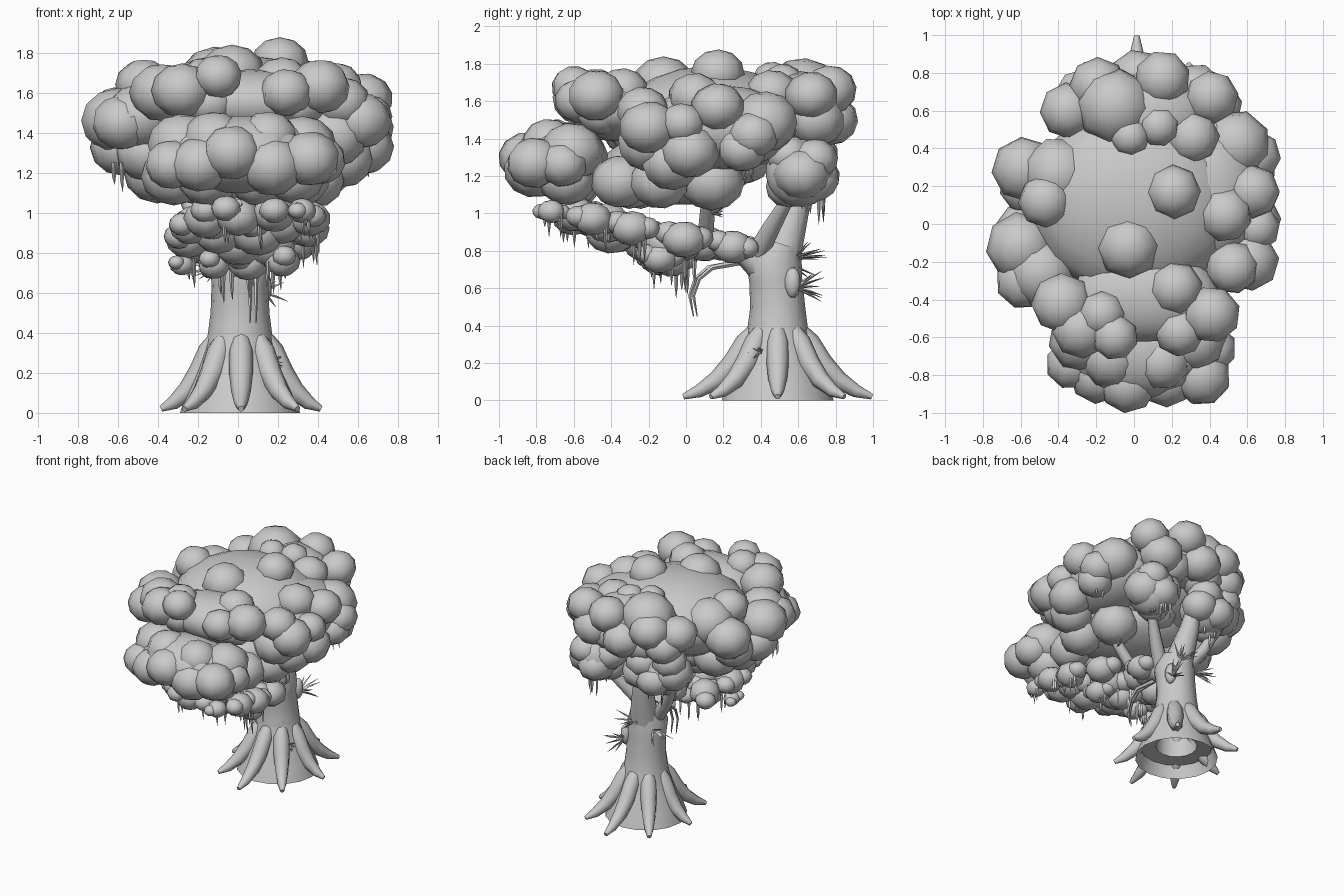
import bpy, bmesh, math, random
from mathutils import Vector, Matrix

random.seed(7)
grey = bpy.data.materials.new("plain grey")
grey.diffuse_color = (0.59, 0.59, 0.59, 1)


def finish(bm, name, angle=50):
    me = bpy.data.meshes.new(name)
    bm.to_mesh(me)
    bm.free()
    ob = bpy.data.objects.new(name, me)
    bpy.context.collection.objects.link(ob)
    me.materials.append(grey)
    bpy.ops.object.select_all(action='DESELECT')
    ob.select_set(True)
    bpy.context.view_layer.objects.active = ob
    bpy.ops.object.shade_smooth_by_angle(angle=math.radians(angle))
    return ob


def tube(bm, points, radii, sides=8, caps=True):
    """Tapering tube through points."""
    pts = [Vector(p) for p in points]
    rings = []
    for i, p in enumerate(pts):
        d = pts[min(i + 1, len(pts) - 1)] - pts[max(i - 1, 0)]
        d.normalize()
        ref = Vector((1, 0, 0)) if abs(d.x) < 0.9 else Vector((0, 1, 0))
        u = (ref - d * ref.dot(d)).normalized()
        v = d.cross(u)
        rings.append([bm.verts.new(p + radii[i] * (u * math.cos(a) + v * math.sin(a)))
                      for a in (2 * math.pi * k / sides for k in range(sides))])
    for a, b in zip(rings, rings[1:]):
        for k in range(sides):
            n = (k + 1) % sides
            bm.faces.new((a[k], a[n], b[n], b[k]))
    if caps:
        bm.faces.new(rings[0][::-1])
        bm.faces.new(rings[-1])


def blob(bm, x, y, z, rx, ry=None, rz=None, seg=8, rings=6):
    """Low-poly leaf ball, slightly tilted."""
    m = (Matrix.Translation((x, y, z)) @ Matrix.Diagonal((rx, ry or rx, rz or rx * 0.88, 1))
         @ Matrix.Rotation(random.uniform(0, 0.8), 4, 'Z')
         @ Matrix.Rotation(random.uniform(-0.35, 0.35), 4, 'X'))
    bmesh.ops.create_uvsphere(bm, u_segments=seg, v_segments=rings, radius=1.03, matrix=m)


def clump(name, cores, balls):
    bm = bmesh.new()
    for c in cores:
        blob(bm, *c, seg=14, rings=10)
    for b in balls:
        blob(bm, *b)
    return finish(bm, name, 80)


# Trunk, flared at the foot, hollow underneath
bm = bmesh.new()
tube(bm, [(0.01, 0.49, 0), (0.01, 0.49, 0.1), (0.01, 0.49, 0.22), (0.01, 0.49, 0.36),
          (0.01, 0.49, 0.5), (0.01, 0.48, 0.64), (0.01, 0.47, 0.74), (0.01, 0.5, 0.84)],
     [0.30, 0.265, 0.215, 0.165, 0.147, 0.142, 0.15, 0.11], 16, False)
finish(bm, "trunk")

# Inner rim inside the hollow foot
bm = bmesh.new()
tube(bm, [(0.01, 0.49, 0.09), (0.01, 0.49, 0.1), (0.01, 0.49, 0.3)], [0.26, 0.15, 0.14], 16, False)
finish(bm, "inner_rim")

# Bark collar above the roots
bm = bmesh.new()
tube(bm, [(0.01, 0.49, 0.35), (0.01, 0.49, 0.43)], [0.166, 0.156], 16)
finish(bm, "bark_collar")

# Eight spreading roots
bm = bmesh.new()
for k in range(8):
    a = k * math.pi / 4
    s, c = math.sin(a), -math.cos(a)
    path = [(0.015 + s * (0.12 + t * 0.28), 0.49 + c * (0.12 + t * 0.385), z)
            for t, z in ((0, 0.37), (0.12, 0.31), (0.3, 0.2), (0.53, 0.11), (0.78, 0.05), (1, 0.02))]
    tube(bm, path, [0.045, 0.06, 0.06, 0.05, 0.035, 0.015], 8)
finish(bm, "roots")

# Limbs reaching into the crown
limbs = [
    ([(0.01, 0.48, 0.66), (0, 0.53, 0.85), (-0.03, 0.59, 1.05), (-0.06, 0.62, 1.3)], [0.13, 0.1, 0.075, 0.04]),
    ([(0.02, 0.46, 0.7), (0.03, 0.32, 0.8), (0.03, 0.12, 0.85), (0.02, -0.3, 0.92), (0, -0.7, 1.05)],
     [0.12, 0.085, 0.06, 0.04, 0.02]),
    ([(0.03, 0.1, 0.82), (0.24, 0.115, 1.02), (0.47, 0.135, 1.3)], [0.045, 0.04, 0.022]),
    ([(0.06, 0.38, 0.78), (0.18, 0.46, 0.93), (0.32, 0.57, 1.12)], [0.06, 0.048, 0.03]),
    ([(-0.05, 0.45, 0.76), (-0.2, 0.53, 0.95), (-0.32, 0.6, 1.2)], [0.055, 0.045, 0.03]),
]
bm = bmesh.new()
for path, radii in limbs:
    tube(bm, path, radii, 9)
finish(bm, "limbs")

# Drooping twigs
bm = bmesh.new()
for x, y in ((0.06, 0.02), (0.09, 0.04)):
    tube(bm, [(0.03, 0.3, 0.74), (x, y + 0.1, 0.71), (x, y + 0.03, 0.65), (x, y, 0.56), (x, y + 0.02, 0.45)],
         [0.016, 0.014, 0.011, 0.009, 0.003], 5)
finish(bm, "drooping_twigs")

# Knot on the trunk
bm = bmesh.new()
blob(bm, 0.13, 0.57, 0.63, 0.04, 0.045, 0.08)
finish(bm, "trunk_knot", 80)

# Main crown with a bulging flank on the right
clump("crown", [(0, 0.12, 1.49, 0.54, 0.50, 0.29), (0.4, 0.18, 1.46, 0.27, 0.40, 0.22)], [
    (-0.03, -0.12, 1.69, 0.165), (0.21, 0.17, 1.75, 0.14), (-0.47, 0.12, 1.64, 0.14),
    (-0.40, 0.27, 1.56, 0.19), (-0.58, 0.29, 1.48, 0.17), (0.48, 0.05, 1.62, 0.145),
    (0.54, 0.42, 1.49, 0.18), (0.63, 0.17, 1.57, 0.14), (0.64, 0.36, 1.42, 0.135),
    (0.61, -0.2, 1.46, 0.155), (0.52, -0.23, 1.55, 0.14), (-0.60, -0.12, 1.46, 0.18),
    (-0.49, -0.26, 1.48, 0.18), (-0.58, -0.3, 1.45, 0.15), (0.62, 0.02, 1.33, 0.155),
    (-0.58, -0.05, 1.33, 0.16), (-0.56, 0.2, 1.36, 0.15), (0.48, -0.2, 1.38, 0.17), (-0.45, -0.2, 1.3, 0.16),
    (0.65, -0.02, 1.48, 0.12), (0.62, 0.3, 1.34, 0.13)])

# Underside of the crown
clump("lower_crown", [(0, -0.05, 1.24, 0.44, 0.40, 0.19)], [
    (0.3, -0.35, 1.17, 0.155), (0.38, -0.14, 1.17, 0.16), (0.3, 0.14, 1.17, 0.17),
    (-0.32, -0.34, 1.18, 0.16), (-0.4, -0.1, 1.2, 0.17), (-0.38, 0.16, 1.24, 0.17), (-0.12, -0.25, 1.16, 0.15),
    (0.08, -0.3, 1.16, 0.15), (0.05, 0.3, 1.30, 0.16), (0.52, -0.08, 1.27, 0.16), (-0.18, 0.1, 1.16, 0.14)])

# Rear crown
clump("rear_crown", [(0.05, 0.58, 1.57, 0.34, 0.22, 0.19)], [
    (-0.1, 0.62, 1.65, 0.2), (0.15, 0.77, 1.66, 0.145), (-0.19, 0.73, 1.6, 0.15),
    (0.41, 0.67, 1.63, 0.14), (0.31, 0.46, 1.64, 0.14), (-0.02, 0.46, 1.72, 0.1), (0.13, 0.52, 1.7, 0.11),
    (-0.35, 0.6, 1.57, 0.145), (0.32, 0.69, 1.5, 0.16), (-0.28, 0.68, 1.48, 0.14),
    (0.02, 0.77, 1.5, 0.15), (0.2, 0.66, 1.46, 0.14), (-0.08, 0.66, 1.45, 0.15)])

# Rear side clumps hanging lower
clump("rear_right_clump", [(0.34, 0.61, 1.22, 0.16, 0.18, 0.18)], [
    (0.42, 0.62, 1.21, 0.15), (0.32, 0.69, 1.18, 0.13), (0.28, 0.55, 1.14, 0.12),
    (0.37, 0.55, 1.31, 0.12), (0.40, 0.69, 1.29, 0.12), (0.24, 0.62, 1.27, 0.13)])
clump("rear_left_clump", [(-0.17, 0.6, 1.24, 0.19, 0.17, 0.17)], [
    (-0.3, 0.6, 1.25, 0.15), (-0.2, 0.69, 1.2, 0.13), (-0.06, 0.67, 1.22, 0.13),
    (-0.22, 0.55, 1.15, 0.12), (-0.1, 0.68, 1.32, 0.13), (-0.3, 0.64, 1.35, 0.13)])

# Upper front crown
clump("front_upper_crown", [(0.06, -0.38, 1.55, 0.38, 0.24, 0.16)], [
    (-0.17, -0.48, 1.66, 0.125), (-0.28, -0.56, 1.61, 0.15), (-0.38, -0.42, 1.6, 0.16),
    (-0.10, -0.6, 1.68, 0.12), (0.22, -0.34, 1.65, 0.14), (0.41, -0.48, 1.63, 0.15),
    (0.24, -0.57, 1.6, 0.13), (-0.14, -0.52, 1.55, 0.13), (0.3, -0.45, 1.54, 0.13)])

# Lower front crown
clump("front_lower_crown", [(0.03, -0.67, 1.29, 0.36, 0.25, 0.19)], [
    (-0.03, -0.85, 1.3, 0.15), (0.17, -0.81, 1.23, 0.16), (-0.33, -0.74, 1.24, 0.135),
    (0.36, -0.81, 1.27, 0.15), (0.41, -0.66, 1.26, 0.13), (-0.19, -0.8, 1.24, 0.15), (-0.28, -0.61, 1.34, 0.17),
    (0.32, -0.61, 1.33, 0.17), (0.15, -0.73, 1.37, 0.15), (-0.12, -0.71, 1.36, 0.16),
    (0.1, -0.62, 1.17, 0.15), (-0.15, -0.6, 1.17, 0.15), (0.28, -0.64, 1.18, 0.15)])

# Flattened small leaf clumps along the forward limb
bm = bmesh.new()
for x, y, z, r in ((0.32, -0.72, 1.01, 0.07), (0.36, -0.5, 0.97, 0.1), (0.35, -0.29, 0.92, 0.105),
                   (0.30, -0.01, 0.86, 0.11), (0.14, 0.25, 0.82, 0.1), (0.22, -0.14, 0.76, 0.09),
                   (0.05, -0.08, 0.75, 0.1), (-0.12, -0.15, 0.74, 0.08), (-0.28, -0.18, 0.74, 0.06),
                   (-0.25, -0.2, 0.87, 0.11), (-0.1, -0.35, 0.9, 0.12), (0.1, -0.4, 0.9, 0.13),
                   (0.0, -0.2, 0.85, 0.13), (0.16, -0.1, 0.84, 0.13), (-0.18, 0.02, 0.84, 0.11),
                   (-0.16, -0.5, 0.97, 0.11), (0.18, -0.6, 1.0, 0.11), (0.0, -0.6, 0.98, 0.11),
                   (0.22, -0.42, 0.95, 0.12), (-0.24, -0.38, 0.93, 0.1), (0.05, 0.1, 0.84, 0.11)):
    blob(bm, x, y, z, r, r * 1.05, r * 0.86)
    for t in (-0.75, 0.75):
        blob(bm, x + random.uniform(-0.6, 0.15) * r, y + t * r, z + random.uniform(-0.15, 0.25) * r - t * r * 0.2,
             r * 0.68, r * 0.68, r * 0.56)
finish(bm, "small_leaf_clumps", 80)

# Hanging moss strands: (x, y, top, count, spread)
bm = bmesh.new()
for x, y, top, n, s in ((0.34, 0.68, 1.08, 8, 0.08), (-0.2, 0.64, 1.08, 3, 0.08), (0.62, 0.36, 1.26, 2, 0.03),
                        (-0.58, -0.25, 1.2, 2, 0.04), (0.35, -0.7, 0.98, 3, 0.06),
                        (0.34, -0.5, 0.9, 4, 0.09), (0.32, -0.28, 0.85, 4, 0.09), (0.2, -0.1, 0.72, 4, 0.09),
                        (-0.25, -0.16, 0.72, 3, 0.05), (-0.06, -0.05, 0.66, 3, 0.06), (0.05, -0.55, 0.92, 4, 0.12),
                        (-0.3, -0.45, 1.48, 4, 0.1), (0.1, 0.0, 0.7, 3, 0.05)):
    for _ in range(n):
        px, py = x + random.uniform(-s, s), y + random.uniform(-s, s)
        h = random.uniform(0.05, 0.14)
        tube(bm, [(px, py, top + 0.05), (px, py, top - h * 0.4), (px + 0.004, py, top - h)],
             [0.012, 0.009, 0.001], 4)
finish(bm, "hanging_moss")

# Spiky leaf tufts on the trunk and limb
bm = bmesh.new()
for base, out in (((0.05, 0.58, 0.76), (0.2, 1, 0.2)), ((0.13, 0.59, 0.6), (0.5, 1, 0)),
                  ((-0.1, 0.56, 0.72), (-1, 0.6, 0.2)), ((0.27, 0.14, 1.0), (0.3, 0.6, 0.3)),
                  ((0.17, 0.4, 0.25), (1, -0.5, 0.2))):
    length = 0.07 if base[2] < 0.5 or base[2] > 0.9 else 0.16
    for _ in range(9):
        d = Vector(out).normalized() + Vector([random.uniform(-0.6, 0.6) for _ in range(3)])
        p = Vector(base)
        d = d.normalized() * length * random.uniform(0.7, 1.1)
        tube(bm, [p, p + d * 0.5, p + d - Vector((0, 0, 0.008))], [0.006, 0.007, 0.001], 3)
finish(bm, "leaf_tufts")
